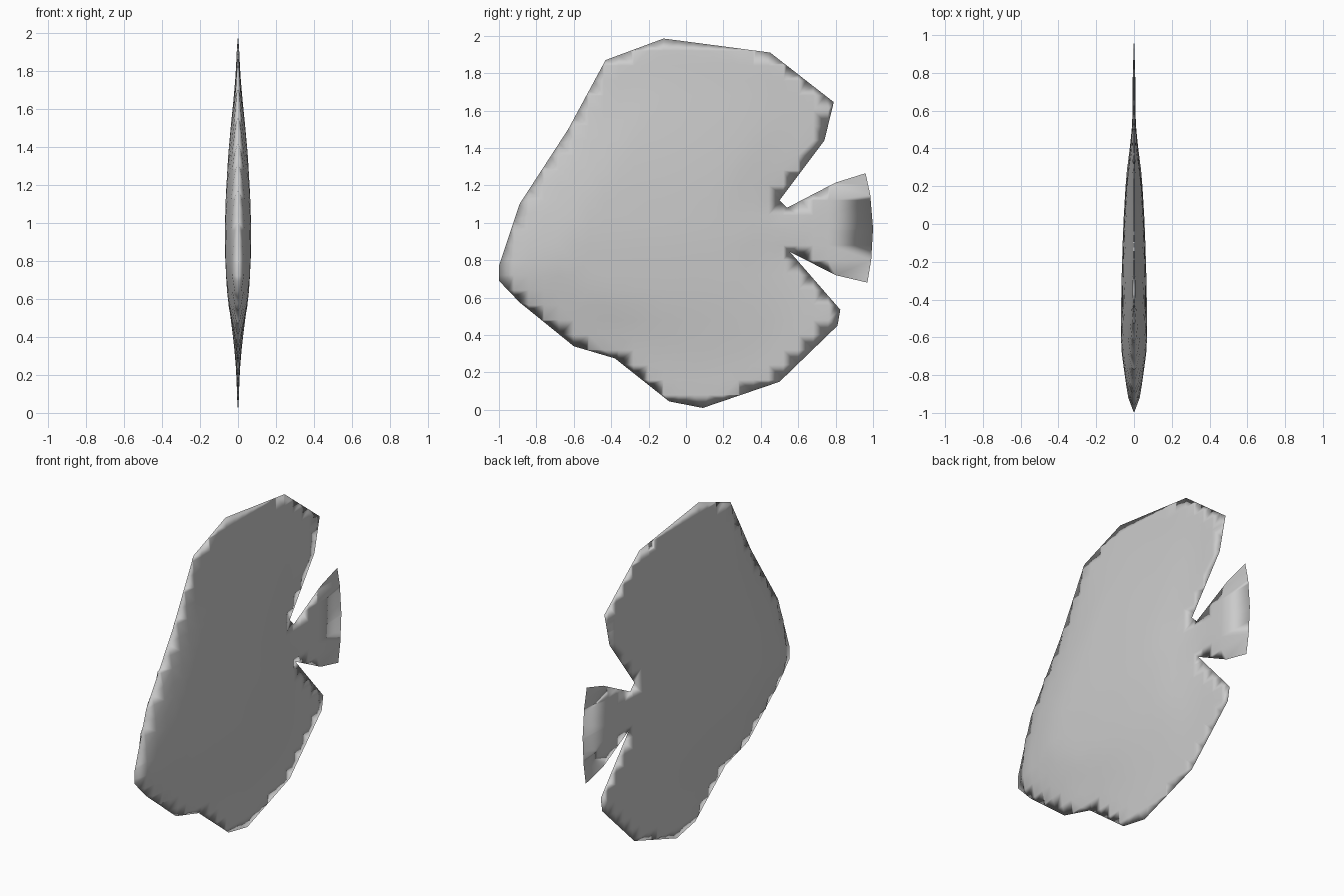
import bpy, bmesh
from mathutils import Vector
from mathutils.geometry import intersect_point_line

cube = bpy.data.objects.get("Cube")
if cube:
    bpy.data.objects.remove(cube, do_unlink=True)

# Side profile (y, z): fins, tail, belly, snout, forehead
OUTLINE = [(-.12, 1.985), (.45, 1.91), (.79, 1.645), (.74, 1.44), (.5, 1.12), (.54, 1.08),
           (.8, 1.215), (.96, 1.265), (.985, 1.15), (1, .97), (.99, .8), (.97, .68),
           (.8, .72), (.555, .845), (.825, .535), (.81, .45), (.5, .15), (.09, .01),
           (-.09, .045), (-.38, .275), (-.6, .34), (-.89, .575), (-1, .69), (-1, .77),
           (-.89, 1.1), (-.63, 1.5), (-.43, 1.87)]
# Relative thickness along the length and the height
LENGTH = [(-1, .85), (-.6, 1), (-.3, .94), (0, .8), (.33, .5), (.56, .1), (1, .05)]
HEIGHT = [(0, .04), (.2, .13), (.35, .32), (.6, .8), (.9, 1), (1.2, .88), (1.4, .7), (1.7, .27), (2, .04)]
HALF_WIDTH = .072


def sample(curve, t):
    for (a, u), (b, v) in zip(curve, curve[1:]):
        if t <= b:
            return u + (v - u) * max(0, (t - a) / (b - a))
    return curve[-1][1]


def smooth_sample(curve, t, r=.06):
    return sum(sample(curve, t + k * r) for k in (-1, 0, 1)) / 3


points = [Vector((0, y, z)) for y, z in reversed(OUTLINE)]


def edge_distance(p):
    best = 9
    for a, b in zip(points, points[1:] + points[:1]):
        t = intersect_point_line(p, a, b)[1]
        best = min(best, (a.lerp(b, min(1, max(0, t))) - p).length)
    return best


# One half: flat profile with a narrow rim
bm = bmesh.new()
side = bm.faces.new([bm.verts.new(p) for p in points])
bm.normal_update()
rim = set(bm.verts)
bmesh.ops.inset_region(bm, faces=[side], thickness=.012, use_even_offset=True)

# Wider soft edge at the end of the tail
for v in bm.verts:
    if edge_distance(v.co) > .005 and v.co.y > .93:
        v.co.y -= .09
        v.co.z = .96 + (v.co.z - .96) * .86

# Grid cuts, then swell the side outwards
for axis, start in ((Vector((0, 1, 0)), -1), (Vector((0, 0, 1)), 0)):
    for i in range(1, 25):
        at = start + i * .08
        if axis.y and at > .82:
            continue
        bmesh.ops.bisect_plane(bm, geom=bm.verts[:] + bm.edges[:] + bm.faces[:], dist=1e-5,
                               plane_co=axis * at, plane_no=axis)
bmesh.ops.triangulate(bm, faces=bm.faces[:])
for v in bm.verts:
    d = edge_distance(v.co)
    if d > .003:
        swell = smooth_sample(LENGTH, v.co.y) * smooth_sample(HEIGHT, v.co.z)
        v.co.x = .003 + (HALF_WIDTH - .003) * swell * min(1, d / .3) ** .5

mesh = bpy.data.meshes.new("fish_body")
bm.normal_update()
bm.to_mesh(mesh)
bm.free()
fish = bpy.data.objects.new("fish_body", mesh)
bpy.context.collection.objects.link(fish)

# Mirror the other half
mirror = fish.modifiers.new("other_half", 'MIRROR')
mirror.merge_threshold = .0005
for poly in mesh.polygons:
    poly.use_smooth = True

# Single colour
grey = bpy.data.materials.new("pale_grey")
grey.use_nodes = True
colour = (.6, .6, .6, 1)
grey.diffuse_color = colour
grey.node_tree.nodes["Principled BSDF"].inputs["Base Color"].default_value = colour
mesh.materials.append(grey)
